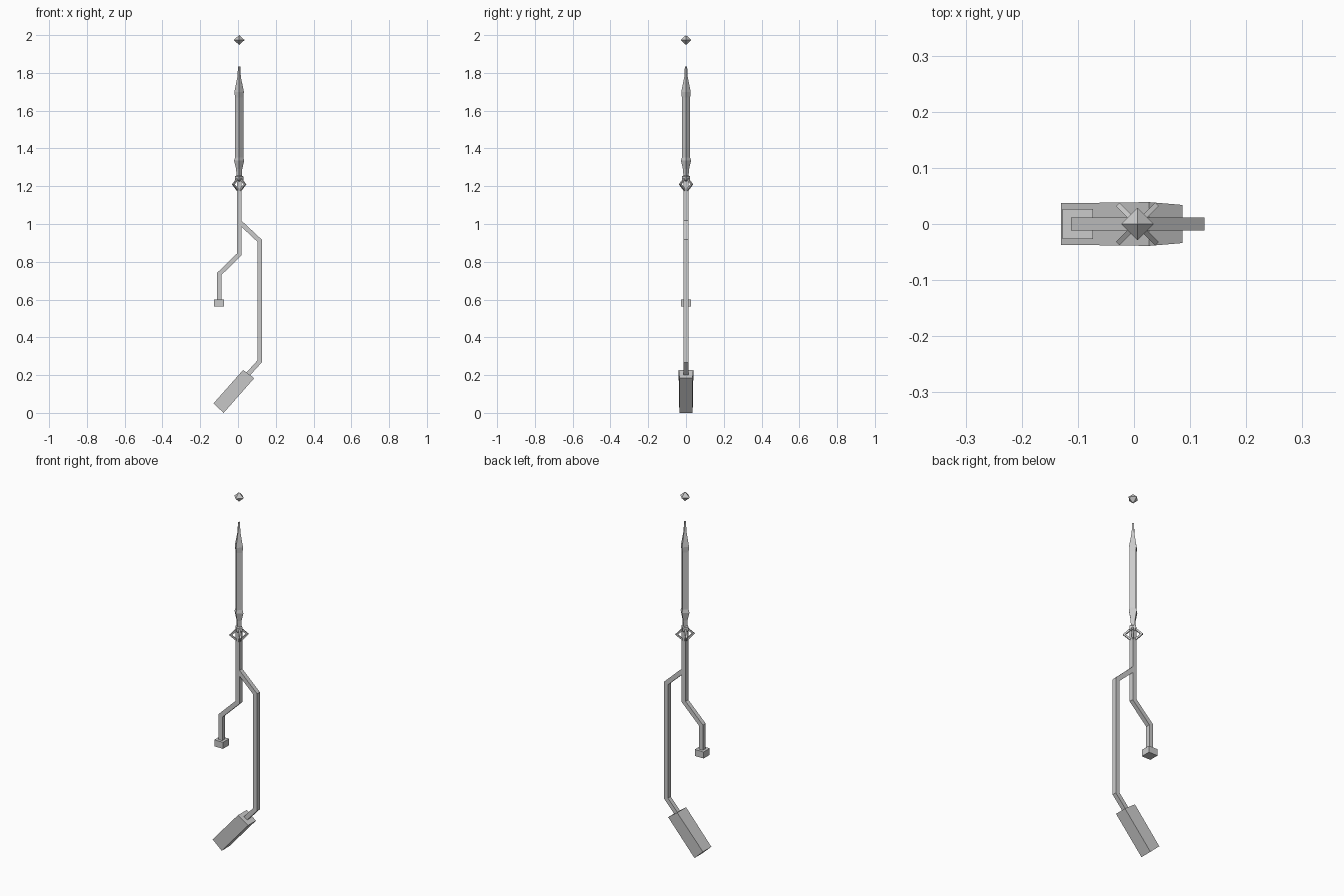
import bpy, bmesh, math
from mathutils import Vector

if "Cube" in bpy.data.objects:
    bpy.data.objects.remove(bpy.data.objects["Cube"])

CX = 0.006  # main shaft axis


def make(name, rings):
    """Skin a stack of matching vertex rings and cap both ends."""
    bm = bmesh.new()
    vr = [[bm.verts.new(p) for p in ring] for ring in rings]
    n = len(rings[0])
    for a, b in zip(vr, vr[1:]):
        for i in range(n):
            j = (i + 1) % n
            bm.faces.new((a[i], a[j], b[j], b[i]))
    bm.faces.new(vr[0][::-1])
    bm.faces.new(vr[-1])
    bmesh.ops.recalc_face_normals(bm, faces=bm.faces)
    me = bpy.data.meshes.new(name)
    bm.to_mesh(me)
    bm.free()
    ob = bpy.data.objects.new(name, me)
    bpy.context.collection.objects.link(ob)
    return ob


def bar(name, path, h, angle=0.0, origin=(0, 0)):
    """Square bar with mitred corners along an x-z path, turned about z."""
    pts = [Vector(p) for p in path]
    dirs = [(b - a).normalized() for a, b in zip(pts, pts[1:])]
    rings = []
    ca, sa = math.cos(angle), math.sin(angle)
    for i, p in enumerate(pts):
        d0, d1 = dirs[max(i - 1, 0)], dirs[min(i, len(dirs) - 1)]
        n0 = Vector((-d0.y, d0.x))
        n1 = Vector((-d1.y, d1.x))
        m = (n0 + n1).normalized()
        m *= h / m.dot(n1)
        ring = []
        for s, y in ((1, h), (1, -h), (-1, -h), (-1, h)):
            q = p + m * s
            ring.append((origin[0] + q.x * ca - y * sa,
                         origin[1] + q.x * sa + y * ca, q.y))
        rings.append(ring)
    return make(name, rings)


# Shaft that cranks left into the grip, and the branch to the right
bar("shaft", [(CX, 1.24), (CX, 0.838), (-0.1, 0.735), (-0.1, 0.59)], 0.012)
bar("branch_arm", [(CX, 1.013), (0.114, 0.912), (0.114, 0.272), (0.03, 0.18)], 0.012)

# Foot block at the end of the shaft
make("grip_block", [[(-0.1 + sx * 0.027, sy * 0.027, z) for sx, sy in
                     ((-1, -1), (1, -1), (1, 1), (-1, 1))] for z in (0.564, 0.6)])

# Tilted butt block, slightly narrower on its underside
make("butt_block", [
    [(-0.130, -0.037, 0.050), (-0.130, 0.037, 0.050), (-0.076, 0.034, 0.0), (-0.076, -0.034, 0.0)],
    [(0.027, -0.039, 0.227), (0.027, 0.039, 0.227), (0.086, 0.034, 0.184), (0.086, -0.034, 0.184)]])

# Four-sided blade with collar, neck and pointed tip
profile = [(0.014, 1.225), (0.022, 1.232), (0.022, 1.252), (0.014, 1.257),
           (0.016, 1.29), (0.027, 1.335), (0.022, 1.352), (0.022, 1.67),
           (0.025, 1.70), (0.009, 1.78), (0.006, 1.834)]
make("blade", [[(CX + r * math.cos(k * math.pi / 2), r * math.sin(k * math.pi / 2), z)
                for k in range(4)] for r, z in profile])

# Four bent struts around the shaft
for k in range(4):
    bar(f"guard_strut_{k + 1}", [(0.008, 1.243), (0.043, 1.21), (0.008, 1.177)],
        0.0045, math.pi / 4 + k * math.pi / 2, (CX, 0))

# Floating octahedral gem
bm = bmesh.new()
R, H, Z = 0.029, 0.026, 1.974
ring = [bm.verts.new((CX + R * math.cos(k * math.pi / 2), R * math.sin(k * math.pi / 2), Z))
        for k in range(4)]
for z in (Z + H, Z - H):
    tip = bm.verts.new((CX, 0, z))
    for k in range(4):
        bm.faces.new((ring[k], ring[(k + 1) % 4], tip))
bmesh.ops.recalc_face_normals(bm, faces=bm.faces)
me = bpy.data.meshes.new("floating_gem")
bm.to_mesh(me)
bm.free()
bpy.context.collection.objects.link(bpy.data.objects.new("floating_gem", me))
